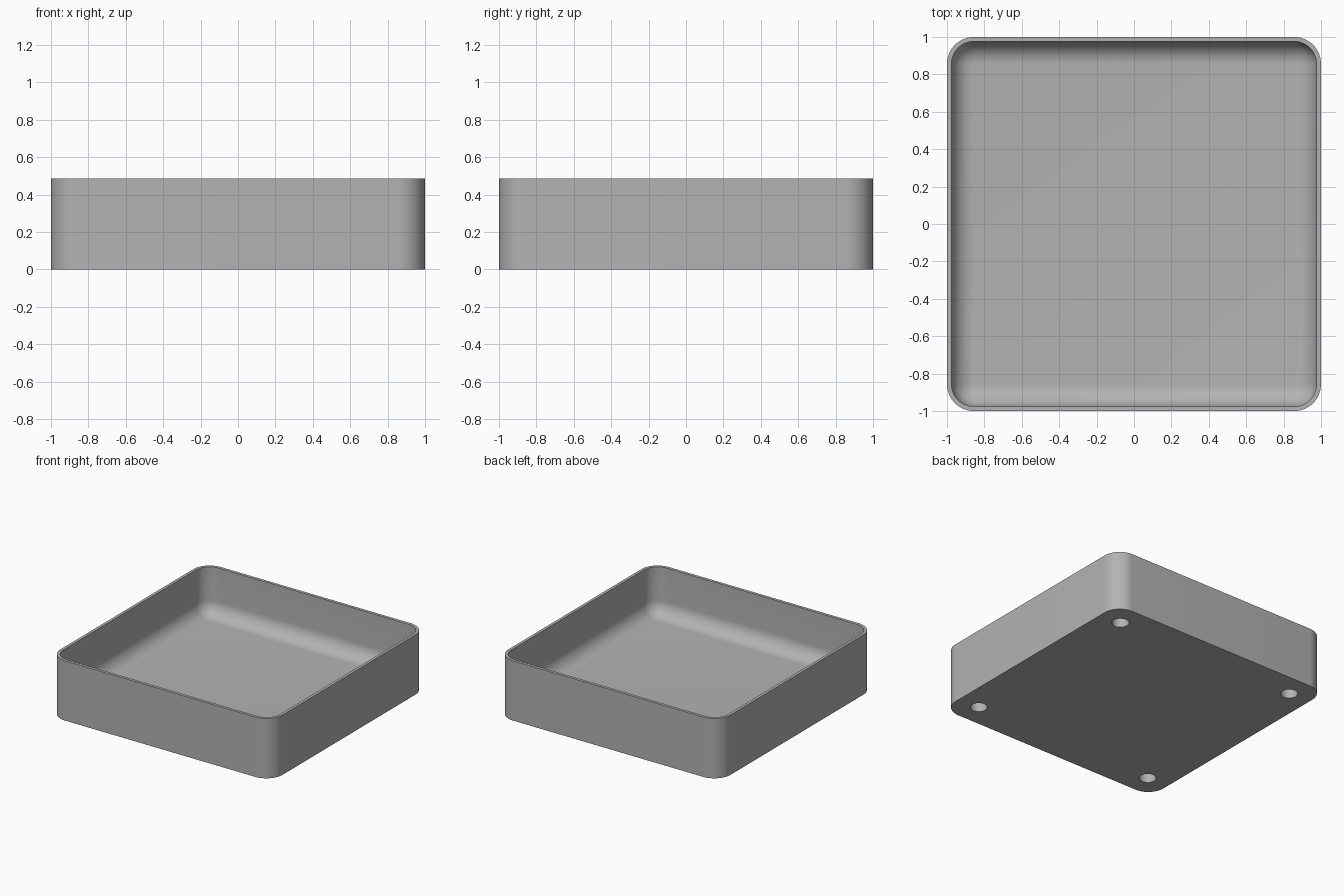
import bpy, bmesh, math

old = bpy.data.objects.get("Cube")
if old:
    bpy.data.objects.remove(old, do_unlink=True)

HEIGHT = 0.487
CORNER = 0.145      # outer corner radius in plan
WALL = 0.024
FLOOR = 0.095       # floor thickness
FILLET = 0.12       # inside radius between wall and floor
HOLE_POS, HOLE_RADIUS, HOLE_DEPTH = 0.813, 0.063, 0.075
CORNER_STEPS = 16
FILLET_STEPS = 12

grey = bpy.data.materials.new("plain grey")
grey.use_nodes = True
colour = (0.45, 0.45, 0.45, 1)
grey.diffuse_color = colour
grey.node_tree.nodes["Principled BSDF"].inputs["Base Color"].default_value = colour


def make_object(name, bm):
    bmesh.ops.recalc_face_normals(bm, faces=bm.faces)
    mesh = bpy.data.meshes.new(name)
    bm.to_mesh(mesh)
    bm.free()
    mesh.materials.append(grey)
    obj = bpy.data.objects.new(name, mesh)
    bpy.context.collection.objects.link(obj)
    return obj


def rounded_loop(bm, inset, z):
    """Rounded square of vertices, moved inwards by inset."""
    radius = CORNER - inset
    centre = 1 - CORNER
    loop = []
    for q, (sx, sy) in enumerate([(1, 1), (-1, 1), (-1, -1), (1, -1)]):
        for i in range(CORNER_STEPS + 1):
            a = (q + i / CORNER_STEPS) * math.pi / 2
            loop.append(bm.verts.new((sx * centre + radius * math.cos(a),
                                      sy * centre + radius * math.sin(a), z)))
    return loop


# Tray: outside wall, rim, inside wall, fillet down to the floor
profile = [(0, 0), (0, HEIGHT), (WALL, HEIGHT)]
for i in range(FILLET_STEPS + 1):
    a = i / FILLET_STEPS * math.pi / 2
    profile.append((WALL + FILLET * (1 - math.cos(a)),
                    FLOOR + FILLET * (1 - math.sin(a))))

bm = bmesh.new()
loops = [rounded_loop(bm, inset, z) for inset, z in profile]
for low, high in zip(loops, loops[1:]):
    for i in range(len(low)):
        j = (i + 1) % len(low)
        bm.faces.new((low[i], low[j], high[j], high[i]))
bm.faces.new(loops[0][::-1])
bm.faces.new(loops[-1])
tray = make_object("tray", bm)

# Round blind holes in the underside
bm = bmesh.new()
for sx in (-1, 1):
    for sy in (-1, 1):
        made = bmesh.ops.create_cone(bm, cap_ends=True, segments=48, radius1=HOLE_RADIUS,
                                     radius2=HOLE_RADIUS, depth=2 * HOLE_DEPTH)
        bmesh.ops.translate(bm, verts=made["verts"],
                            vec=(sx * HOLE_POS, sy * HOLE_POS, 0))
cutter = make_object("hole_cutter", bm)
cutter.hide_render = True

cut = tray.modifiers.new("holes", 'BOOLEAN')
cut.operation = 'DIFFERENCE'
cut.solver = 'EXACT'
cut.object = cutter

bpy.ops.object.select_all(action='DESELECT')
tray.select_set(True)
bpy.context.view_layer.objects.active = tray
bpy.ops.object.modifier_apply(modifier=cut.name)
bpy.data.objects.remove(cutter, do_unlink=True)
bpy.ops.object.shade_smooth_by_angle(angle=math.radians(30))
